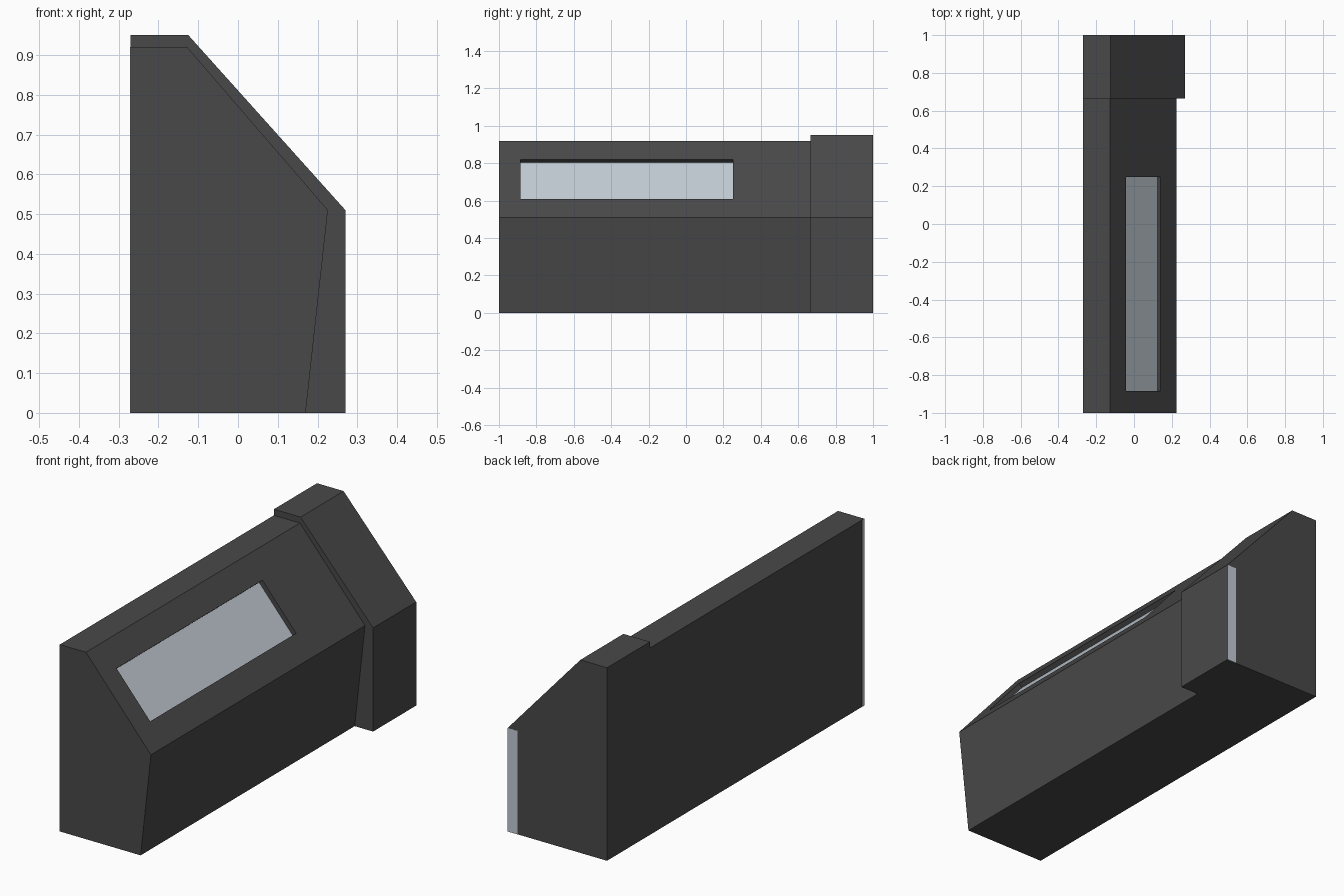
import bpy, bmesh
from mathutils import Vector

if "Cube" in bpy.data.objects:
    bpy.data.objects.remove(bpy.data.objects["Cube"])


def material(name, rgb):
    m = bpy.data.materials.new(name)
    m.diffuse_color = (*rgb, 1.0)
    m.use_nodes = True
    m.node_tree.nodes["Principled BSDF"].inputs["Base Color"].default_value = m.diffuse_color
    return m


charcoal = material("charcoal", (0.066, 0.066, 0.066))
pale_glass = material("pale_blue_grey", (0.54, 0.60, 0.65))


def prism(name, profile, y0, y1, mat):
    """Extrude an (x, z) profile from y0 to y1."""
    bm = bmesh.new()
    face = bm.faces.new([bm.verts.new((x, y0, z)) for x, z in profile])
    out = bmesh.ops.extrude_face_region(bm, geom=[face])
    verts = [g for g in out["geom"] if isinstance(g, bmesh.types.BMVert)]
    bmesh.ops.translate(bm, vec=(0, y1 - y0, 0), verts=verts)
    bmesh.ops.recalc_face_normals(bm, faces=bm.faces)
    me = bpy.data.meshes.new(name)
    bm.to_mesh(me)
    bm.free()
    me.materials.append(mat)
    ob = bpy.data.objects.new(name, me)
    bpy.context.collection.objects.link(ob)
    return ob


def rect(x0, x1, z0, z1):
    return [(x0, z0), (x1, z0), (x1, z1), (x0, z1)]


# Long body with a sloped front and a slightly undercut lower side
top, low = Vector((-0.128, 0.92)), Vector((0.226, 0.51))
body = prism("body", [(-0.27, 0), (0.17, 0), low, top, (-0.27, 0.92)],
             -1, 0.665, charcoal)

# Larger end block
prism("end_block", [(-0.27, 0), (0.27, 0), (0.27, 0.51),
                    (-0.125, 0.95), (-0.27, 0.95)], 0.665, 1, charcoal)

# Recessed window on the slope
slope = low - top
normal = Vector((-slope.y, slope.x)).normalized()
upper, lower = top + slope * 0.244, top + slope * 0.761


def on_slope(d0, d1):
    return [upper + normal * d0, lower + normal * d0,
            lower + normal * d1, upper + normal * d1]


cutter = prism("window_cutter", on_slope(-0.03, 0.05), -0.885, 0.25, charcoal)
cutter.hide_render = True
cut = body.modifiers.new("window_recess", "BOOLEAN")
cut.operation = "DIFFERENCE"
cut.solver = "EXACT"
cut.object = cutter
bpy.context.view_layer.objects.active = body
bpy.ops.object.modifier_apply(modifier=cut.name)
bpy.data.objects.remove(cutter)
prism("window_pane", on_slope(-0.031, -0.024), -0.885, 0.25, pale_glass)

# Pale strips on the back end and along the far left edge
prism("back_strip", rect(0.217, 0.27, 0, 0.51), 0.998, 1.001, pale_glass)
prism("left_edge_strip", rect(-0.271, -0.268, 0, 0.92), -1, -0.985, pale_glass)
